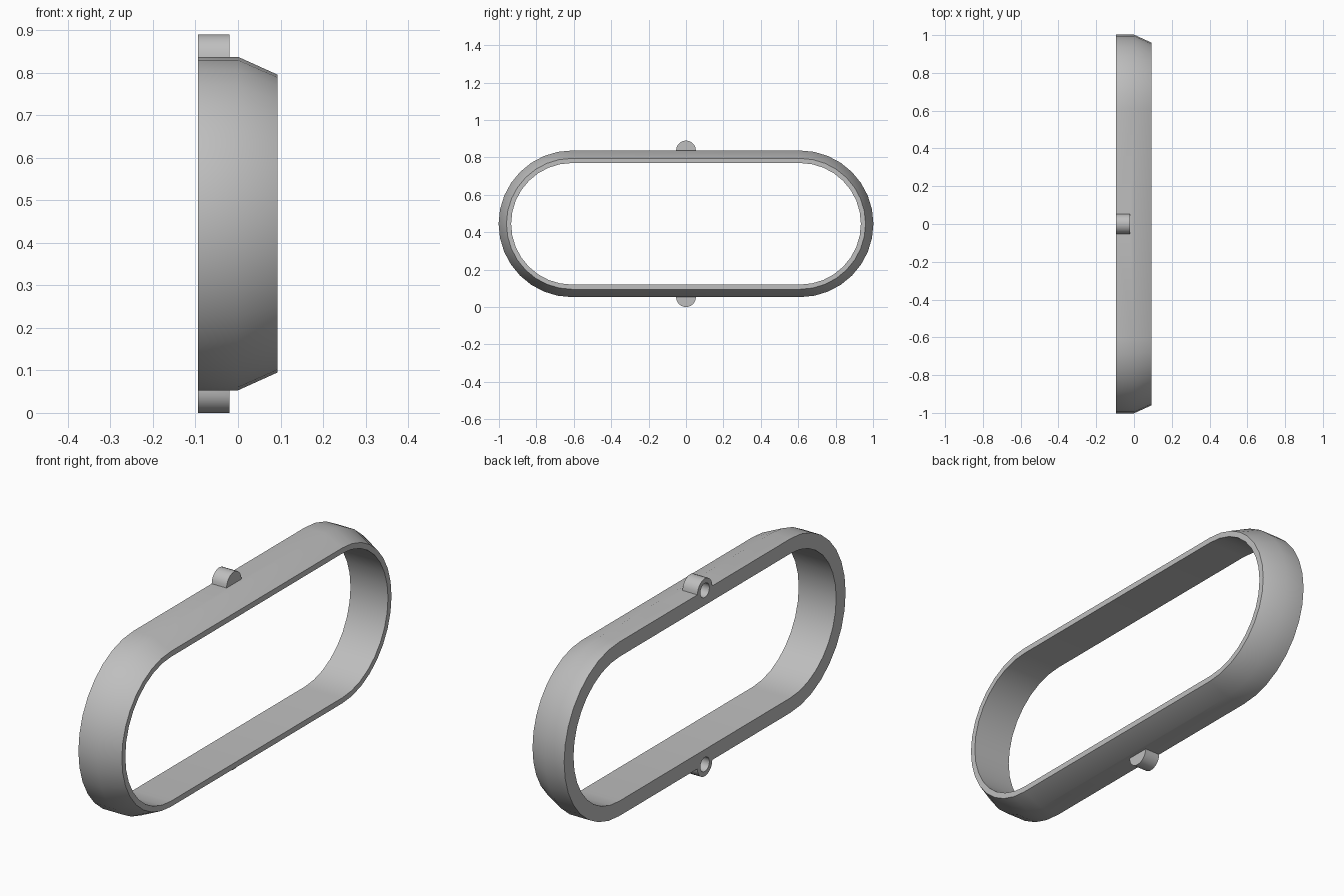
import bpy, bmesh, math
from mathutils import Matrix

old = bpy.data.objects.get("Cube")
if old:
    bpy.data.objects.remove(old, do_unlink=True)

MID_Z = 0.445      # height of the ring's centre line
STRAIGHT = 0.61    # half length of the straight runs
RADIUS = 0.392     # outer end radius
BACK_X, FRONT_X = -0.094, 0.093
ARC_STEPS = 16

grey = bpy.data.materials.new("grey")
grey.use_nodes = True
colour = (0.52, 0.52, 0.52, 1)
grey.diffuse_color = colour
grey.node_tree.nodes["Principled BSDF"].inputs["Base Color"].default_value = colour


def add_object(name, bm):
    bmesh.ops.recalc_face_normals(bm, faces=bm.faces)
    mesh = bpy.data.meshes.new(name)
    bm.to_mesh(mesh)
    bm.free()
    mesh.materials.append(grey)
    obj = bpy.data.objects.new(name, mesh)
    bpy.context.collection.objects.link(obj)
    return obj


def stadium(bm, x, radius):
    """Loop of two half circles joined by straight runs."""
    verts = []
    for side in (1, -1):
        for i in range(ARC_STEPS + 1):
            a = -math.pi / 2 + math.pi * i / ARC_STEPS
            verts.append(bm.verts.new((x, side * (STRAIGHT + radius * math.cos(a)),
                                       MID_Z + side * radius * math.sin(a))))
    return verts


def cylinder(name, radius, x0, x1, z):
    bm = bmesh.new()
    turn = Matrix.Translation(((x0 + x1) / 2, 0, z)) @ Matrix.Rotation(math.pi / 2, 4, 'Y')
    bmesh.ops.create_cone(bm, cap_ends=True, segments=24, radius1=radius,
                          radius2=radius, depth=x1 - x0, matrix=turn)
    return add_object(name, bm)


def boolean(obj, other, operation):
    mod = obj.modifiers.new(operation.lower(), 'BOOLEAN')
    mod.operation = operation
    mod.solver = 'EXACT'
    mod.object = other
    other.hide_render = True
    bpy.context.view_layer.objects.active = obj
    bpy.ops.object.modifier_apply(modifier=mod.name)
    bpy.data.objects.remove(other, do_unlink=True)


# Ring: a tapered wall section swept around the stadium outline
bm = bmesh.new()
section = [(BACK_X, RADIUS), (0, RADIUS), (FRONT_X, RADIUS - 0.042),
           (FRONT_X, RADIUS - 0.067), (BACK_X, RADIUS - 0.067)]
loops = [stadium(bm, x, r) for x, r in section]
count = len(loops[0])
for k, loop in enumerate(loops):
    after = loops[(k + 1) % len(loops)]
    for i in range(count):
        j = (i + 1) % count
        bm.faces.new((loop[i], loop[j], after[j], after[i]))
ring = add_object("ring", bm)

# Round lugs above and below, each with a blind hole from the back
for side in (1, -1):
    z = MID_Z + side * RADIUS
    boolean(ring, cylinder("lug", 0.053, BACK_X, -0.02, z), 'UNION')
    boolean(ring, cylinder("lug_hole", 0.032, BACK_X - 0.05, -0.04, z), 'DIFFERENCE')

# Smooth shading with sharp rims
bpy.ops.object.select_all(action='DESELECT')
ring.select_set(True)
bpy.context.view_layer.objects.active = ring
bpy.ops.object.shade_smooth_by_angle(angle=math.radians(30))
